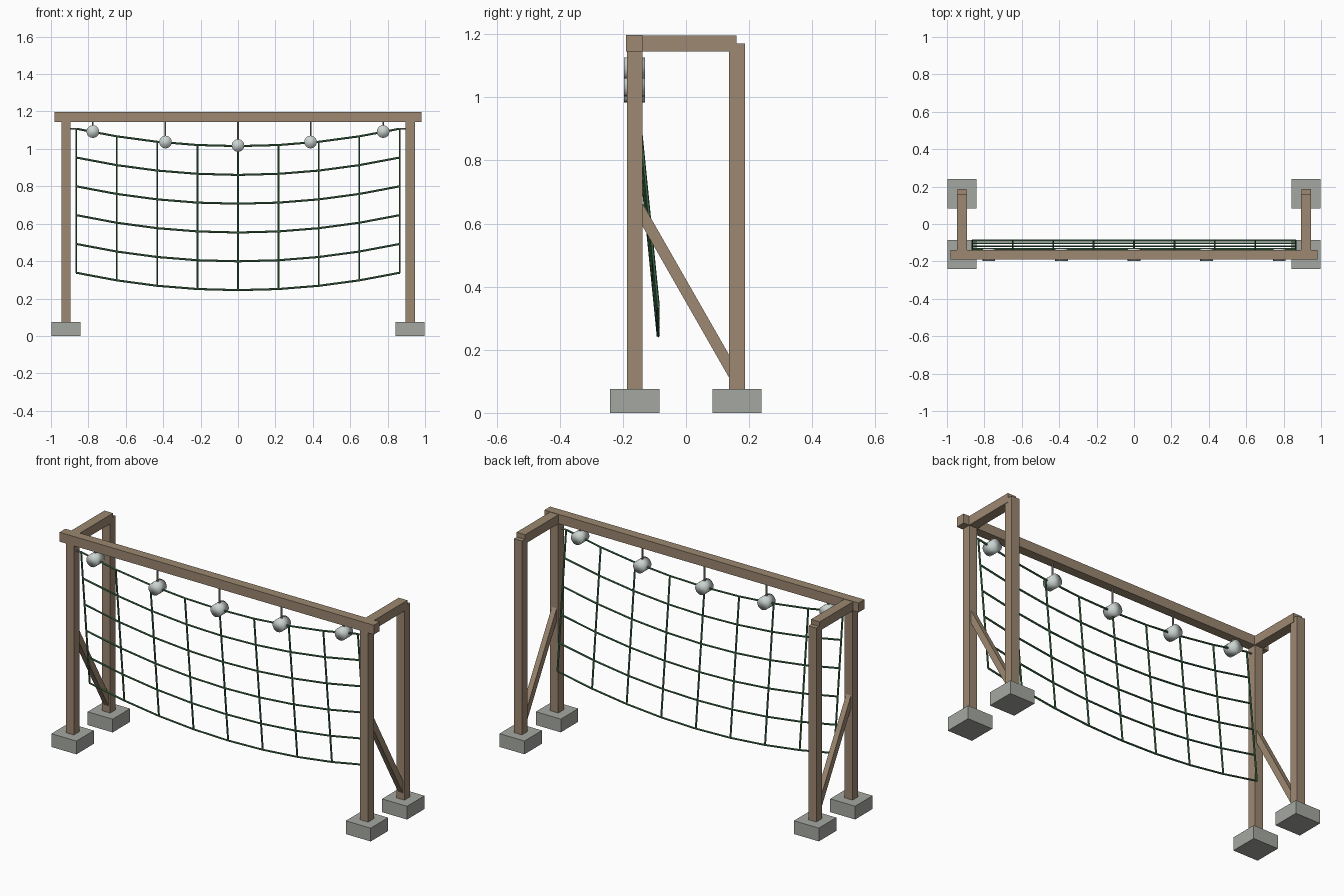
import bpy, bmesh, math
from mathutils import Vector, Matrix

if "Cube" in bpy.data.objects:
    bpy.data.objects.remove(bpy.data.objects["Cube"])


def material(name, rgb):
    m = bpy.data.materials.new(name)
    lin = [(c / 255 / 12.92) if c < 11 else ((c / 255 + 0.055) / 1.055) ** 2.4 for c in rgb]
    m.diffuse_color = (*lin, 1)
    m.use_nodes = True
    m.node_tree.nodes["Principled BSDF"].inputs["Base Color"].default_value = m.diffuse_color
    return m


WOOD = material("weathered wood", (156, 136, 113))
CONCRETE = material("concrete", (165, 168, 161))
ROPE = material("green rope", (70, 118, 80))
FLOAT = material("pale float", (203, 212, 209))
STEEL = material("grey hanger", (150, 146, 138))


def finish(bm, name, mat, smooth=False):
    bmesh.ops.recalc_face_normals(bm, faces=bm.faces)
    me = bpy.data.meshes.new(name)
    bm.to_mesh(me)
    bm.free()
    me.materials.append(mat)
    for p in me.polygons:
        p.use_smooth = smooth
    ob = bpy.data.objects.new(name, me)
    bpy.context.collection.objects.link(ob)
    return ob


def box(name, mat, x, y, z):
    """Box from (min, max) pairs."""
    bm = bmesh.new()
    mids = [(a + b) / 2 for a, b in (x, y, z)]
    size = [b - a for a, b in (x, y, z)]
    bmesh.ops.create_cube(bm, size=1, matrix=Matrix.Translation(mids) @ Matrix.Diagonal((*size, 1)))
    return finish(bm, name, mat)


def add_rod(bm, a, b, radius, sides):
    a, b = Vector(a), Vector(b)
    d = b - a
    rot = d.to_track_quat('Z', 'Y').to_matrix().to_4x4()
    bmesh.ops.create_cone(bm, cap_ends=True, segments=sides, radius1=radius, radius2=radius,
                          depth=d.length, matrix=Matrix.Translation((a + b) / 2) @ rot)


def rod(name, mat, a, b, radius, sides, smooth=False):
    bm = bmesh.new()
    add_rod(bm, a, b, radius, sides)
    return finish(bm, name, mat, smooth)


# Net surface: sags across x, drifts backward toward the bottom
HALF, ROWS, COLS = 0.865, 6, 9


def net_z(x, v=0.0):
    return 1.015 + 0.093 * (x / HALF) ** 2 - 0.77 * v


def net_point(i, j):
    x, v = -HALF + 2 * HALF * i / (COLS - 1), j / (ROWS - 1)
    return Vector((x, -0.165 + 0.077 * v, net_z(x, v)))


# Side frames
for s, side in ((-1, "left"), (1, "right")):
    cx = 0.92 * s

    def span(w, c=cx):
        return (c - w / 2, c + w / 2)

    for y, end in ((-0.1625, "front"), (0.1615, "back")):
        box(f"{side}_{end}_footing", CONCRETE, (cx - 0.078, cx + 0.078), (y - 0.078, y + 0.078), (0, 0.075))
        top = 1.15 if end == "front" else 1.17
        box(f"{side}_{end}_post", WOOD, span(0.05), (y - 0.025, y + 0.025), (0.07, top))
    box(f"{side}_top_rail", WOOD, span(0.054), (-0.15, 0.16), (1.145, 1.196))

    # Diagonal brace between the posts
    bm = bmesh.new()
    low, high = Vector((0.137, 0.147)), Vector((-0.139, 0.63))
    corners = [(low, -0.036), (low, 0.036), (high, 0.036), (high, -0.036)]
    face = bm.faces.new([bm.verts.new((cx - 0.015, p.x, p.y + dz)) for p, dz in corners])
    ext = bmesh.ops.extrude_face_region(bm, geom=[face])
    bmesh.ops.translate(bm, vec=(0.03, 0, 0), verts=[g for g in ext["geom"] if isinstance(g, bmesh.types.BMVert)])
    finish(bm, f"{side}_brace", WOOD)

    # Tie from the net corner to the post
    rod(f"{side}_net_tie", STEEL, (s * HALF, -0.165, 1.108), (s * 0.9, -0.165, 1.108), 0.005, 6)

# Main cross beam
box("cross_beam", WOOD, (-0.982, 0.982), (-0.19, -0.138), (1.145, 1.198))

# Rope net
bm = bmesh.new()
for j in range(ROWS):
    for i in range(COLS - 1):
        add_rod(bm, net_point(i, j), net_point(i + 1, j), 0.0055, 6)
for i in range(COLS):
    add_rod(bm, net_point(i, 0), net_point(i, ROWS - 1), 0.005, 6)
finish(bm, "rope_net", ROPE)

# Drum floats on hangers
for k in range(5):
    x = 0.388 * (k - 2)
    z = net_z(x) + 0.003
    rod(f"float_{k + 1}", FLOAT, (x, -0.197, z), (x, -0.13, z), 0.034, 20, smooth=True)
    rod(f"hanger_{k + 1}", STEEL, (x, -0.164, z), (x, -0.164, 1.15), 0.005, 6)
